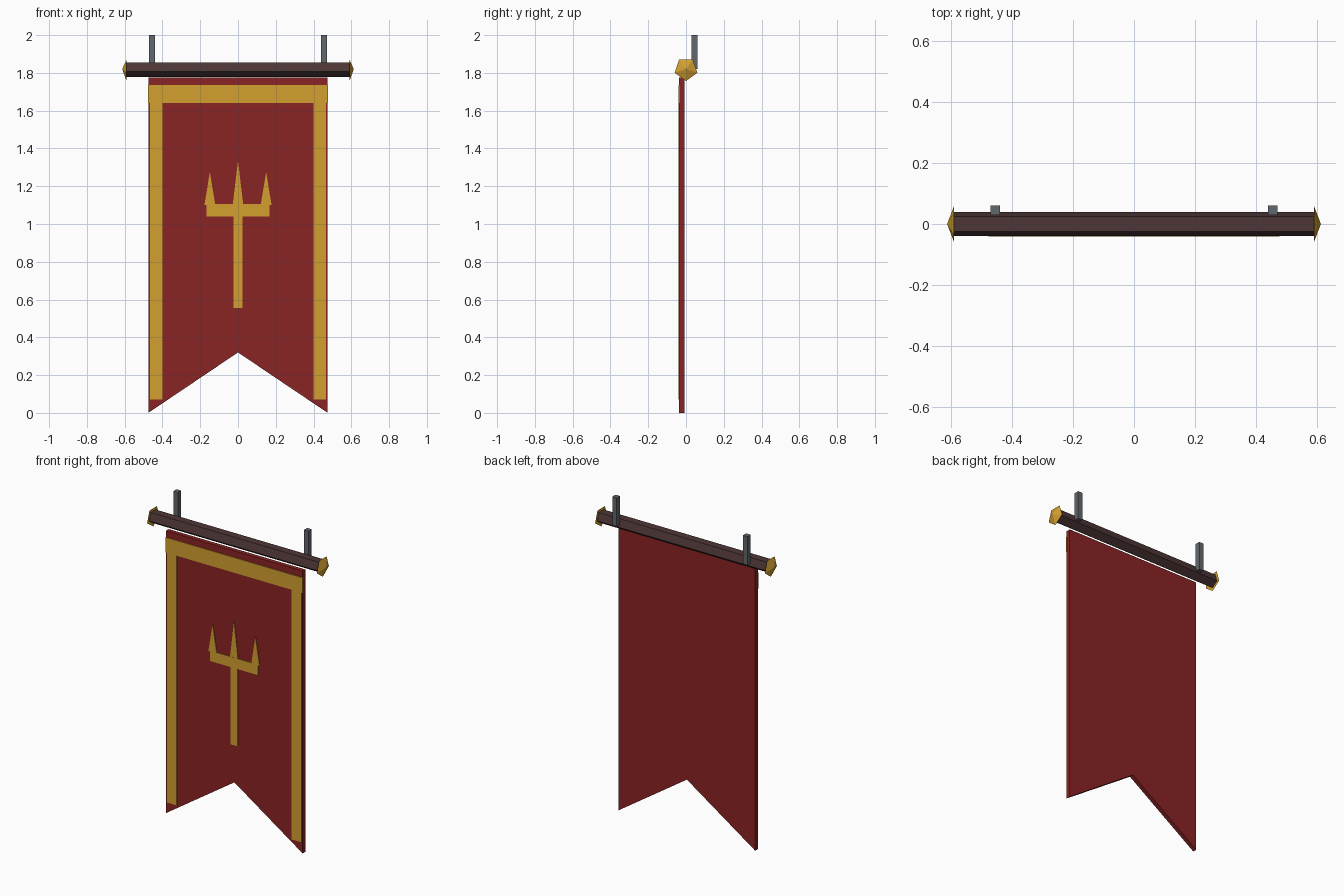
import bpy, bmesh, math
from mathutils import Matrix

if "Cube" in bpy.data.objects:
    bpy.data.objects.remove(bpy.data.objects["Cube"])


def material(name, rgb):
    m = bpy.data.materials.new(name)
    lin = [((c / 255 + 0.055) / 1.055) ** 2.4 for c in rgb]
    m.diffuse_color = (*lin, 1)
    m.use_nodes = True
    m.node_tree.nodes["Principled BSDF"].inputs["Base Color"].default_value = m.diffuse_color
    return m


RED = material("red cloth", (138, 35, 36))
GOLD = material("gold", (212, 160, 48))
WOOD = material("dark wood", (78, 54, 54))
METAL = material("grey metal", (98, 104, 109))


def finish(name, bm, mat):
    bmesh.ops.recalc_face_normals(bm, faces=bm.faces)
    me = bpy.data.meshes.new(name)
    bm.to_mesh(me)
    bm.free()
    me.materials.append(mat)
    ob = bpy.data.objects.new(name, me)
    bpy.context.collection.objects.link(ob)
    return ob


def plate(name, outline, y0, y1, mat):
    """Extrude an (x, z) outline from y0 back to y1."""
    bm = bmesh.new()
    face = bm.faces.new([bm.verts.new((x, y0, z)) for x, z in outline])
    ext = bmesh.ops.extrude_face_region(bm, geom=[face])["geom"]
    for v in ext:
        if isinstance(v, bmesh.types.BMVert):
            v.co.y = y1
    return finish(name, bm, mat)


def rect(x0, x1, z0, z1):
    return [(x0, z0), (x1, z0), (x1, z1), (x0, z1)]


ROD_Z = 1.82


def five_sided(name, r1, r2, x0, x1, mat):
    """Five-sided bar or cone along x, one corner pointing down."""
    bm = bmesh.new()
    ring = []
    for x, r in ((x0, r1), (x1, r2)):
        angles = [math.radians(-90 + 72 * i) for i in range(5)]
        ring.append([bm.verts.new((x, r * math.cos(a), ROD_Z + r * math.sin(a)))
                     for a in angles])
    for i in range(5):
        j = (i + 1) % 5
        bm.faces.new((ring[0][i], ring[0][j], ring[1][j], ring[1][i]))
    bm.faces.new(ring[0])
    bm.faces.new(ring[1])
    bmesh.ops.remove_doubles(bm, verts=bm.verts, dist=1e-5)
    return finish(name, bm, mat)


# Hanging cloth with a swallowtail bottom
plate("cloth", [(-0.475, 0), (0, 0.32), (0.475, 0), (0.475, 1.775), (-0.475, 1.775)],
      -0.036, -0.009, RED)

# Gold trim and trident emblem as thin plates on the front
F, B = -0.040, -0.035
plate("top_trim", rect(-0.477, 0.477, 1.64, 1.735), F - 0.001, B, GOLD)
plate("trident_shaft", rect(-0.025, 0.025, 0.555, 1.105), F - 0.001, B, GOLD)
plate("trident_crossbar", rect(-0.167, 0.167, 1.04, 1.105), F, B, GOLD)
plate("trident_middle_prong", [(-0.028, 1.10), (0.028, 1.10), (0, 1.335)], F, B, GOLD)

# Mirrored parts
for s, side in ((-1, "left"), (1, "right")):
    plate(side + "_trim", rect(s * 0.40, s * 0.465, 0.07, 1.65), F, B, GOLD)
    plate(side + "_prong", [(s * 0.12, 1.10), (s * 0.178, 1.10), (s * 0.149, 1.275)],
          F, B, GOLD)
    plate(side + "_hanger", rect(s * 0.439, s * 0.47, 1.82, 2.0), 0.029, 0.061, METAL)
    five_sided(side + "_finial", 0.063, 0, s * 0.59, s * 0.613, GOLD)

# Rod
five_sided("rod", 0.042, 0.042, -0.592, 0.592, WOOD)
